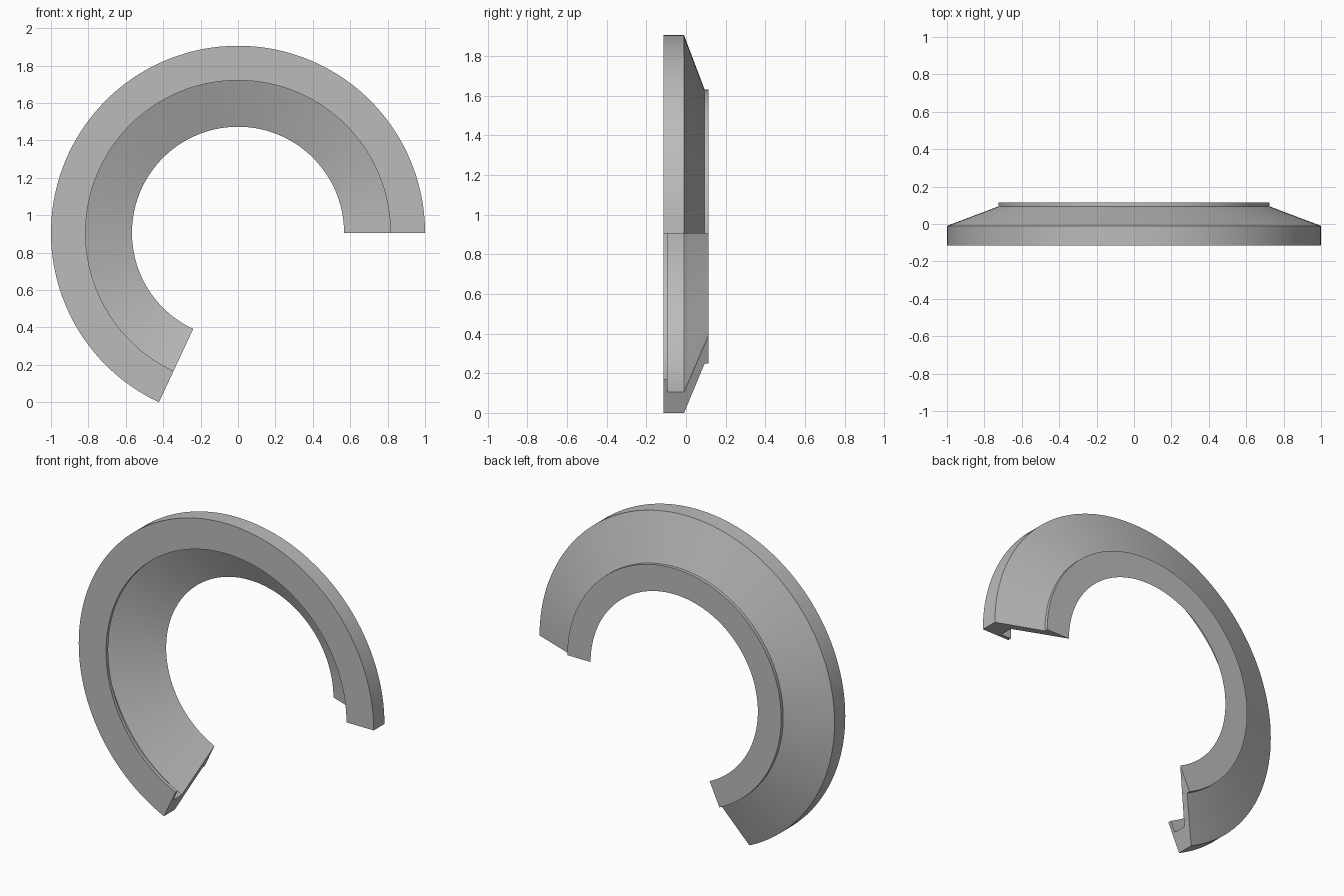
import bpy, bmesh, math
from mathutils import Vector, Matrix

cube = bpy.data.objects.get("Cube")
if cube:
    bpy.data.objects.remove(cube, do_unlink=True)

SWEEP = math.radians(245)
STEPS = 98
CENTRE = Vector((0, 0, 0.906))

# Hooked cross-section as (radius, depth)
PROFILE = [
    (0.815, -0.114), (1.0, -0.114), (1.0, -0.01), (0.725, 0.094),
    (0.725, 0.114), (0.567, 0.114), (0.884, -0.01),
    (0.884, -0.093), (0.815, -0.093),
]

grey = bpy.data.materials.new("plain grey")
grey.use_nodes = True
colour = (0.5, 0.5, 0.5, 1)
grey.diffuse_color = colour
grey.node_tree.nodes["Principled BSDF"].inputs["Base Color"].default_value = colour

# Open ring: sweep the cross-section around the depth axis
bm = bmesh.new()
rings = []
for i in range(STEPS + 1):
    turn = Matrix.Rotation(-SWEEP * i / STEPS, 3, 'Y')
    rings.append([bm.verts.new(CENTRE + turn @ Vector((r, y, 0))) for r, y in PROFILE])
count = len(PROFILE)
for a, b in zip(rings, rings[1:]):
    for j in range(count):
        k = (j + 1) % count
        bm.faces.new((a[j], a[k], b[k], b[j]))

# Flat cut ends
bm.faces.new(rings[0])
bm.faces.new(rings[-1])
bmesh.ops.recalc_face_normals(bm, faces=bm.faces)

mesh = bpy.data.meshes.new("open_ring")
bm.to_mesh(mesh)
bm.free()
mesh.materials.append(grey)
ring = bpy.data.objects.new("open_ring", mesh)
bpy.context.collection.objects.link(ring)

# Smooth along the sweep, crisp at the profile corners
bpy.ops.object.select_all(action='DESELECT')
ring.select_set(True)
bpy.context.view_layer.objects.active = ring
bpy.ops.object.shade_smooth_by_angle(angle=math.radians(30))
